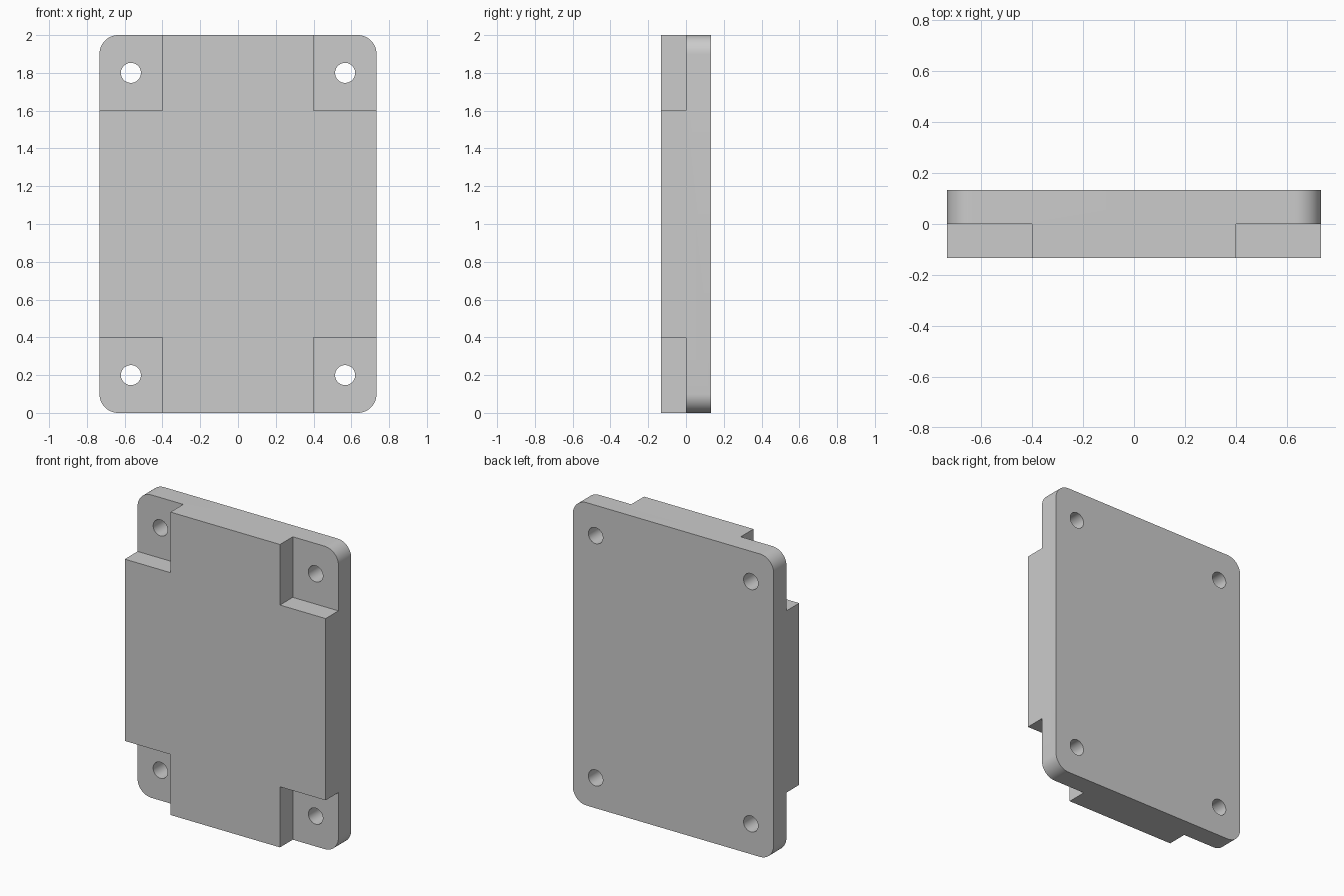
import bpy
import bmesh
from math import radians
from mathutils import Matrix, Vector

WIDTH, DEPTH, HEIGHT = 1.467, 0.267, 2.0
CORNER_RADIUS = 0.1
NOTCH_X, NOTCH_Z = 0.4, 0.6        # half extents of the raised cross
HOLE_X, HOLE_Z, HOLE_RADIUS = 0.567, 0.8, 0.053

cube = bpy.data.objects.get("Cube")
if cube:
    bpy.data.objects.remove(cube, do_unlink=True)

grey = bpy.data.materials.new("light_grey")
grey.use_nodes = True
colour = (0.6, 0.6, 0.6, 1)
grey.diffuse_color = colour
grey.node_tree.nodes["Principled BSDF"].inputs["Base Color"].default_value = colour


def add_box(bm, size, centre):
    matrix = Matrix.Translation(centre) @ Matrix.Diagonal((*size, 1))
    return bmesh.ops.create_cube(bm, size=1, matrix=matrix)


def make_object(name, bm):
    mesh = bpy.data.meshes.new(name)
    bm.to_mesh(mesh)
    bm.free()
    mesh.materials.append(grey)
    obj = bpy.data.objects.new(name, mesh)
    bpy.context.collection.objects.link(obj)
    return obj


# Solid plate with its four upright corners rounded
bm = bmesh.new()
add_box(bm, (WIDTH, DEPTH, HEIGHT), (0, 0, HEIGHT / 2))
corners = [e for e in bm.edges
           if abs((e.verts[0].co - e.verts[1].co).normalized().y) > 0.9]
bmesh.ops.bevel(bm, geom=corners, offset=CORNER_RADIUS, segments=12,
                profile=0.5, affect='EDGES')
plate = make_object("mounting_plate", bm)

# Corner recesses and screw holes
notches, holes = bmesh.new(), bmesh.new()
turn = Matrix.Rotation(radians(90), 4, 'X')
for sx in (-1, 1):
    for sz in (-1, 1):
        middle = Vector((0, 0, HEIGHT / 2))
        add_box(notches, (1, 1, 1), middle + Vector(
            (sx * (NOTCH_X + 0.5), -0.5, sz * (NOTCH_Z + 0.5))))
        place = Matrix.Translation(middle + Vector((sx * HOLE_X, 0, sz * HOLE_Z)))
        bmesh.ops.create_cone(holes, cap_ends=True, segments=48, depth=1,
                              radius1=HOLE_RADIUS, radius2=HOLE_RADIUS,
                              matrix=place @ turn)

bpy.ops.object.select_all(action='DESELECT')
plate.select_set(True)
bpy.context.view_layer.objects.active = plate
for name, cutter_bm in (("corner_recess_cutter", notches), ("screw_hole_cutter", holes)):
    cutter = make_object(name, cutter_bm)
    cutter.hide_render = True
    cut = plate.modifiers.new(name, 'BOOLEAN')
    cut.operation, cut.solver, cut.object = 'DIFFERENCE', 'EXACT', cutter
    bpy.ops.object.modifier_apply(modifier=cut.name)
    bpy.data.objects.remove(cutter, do_unlink=True)

# Smooth the rounded corners and hole walls, keep the flat edges crisp
bpy.ops.object.shade_smooth_by_angle(angle=radians(30))
